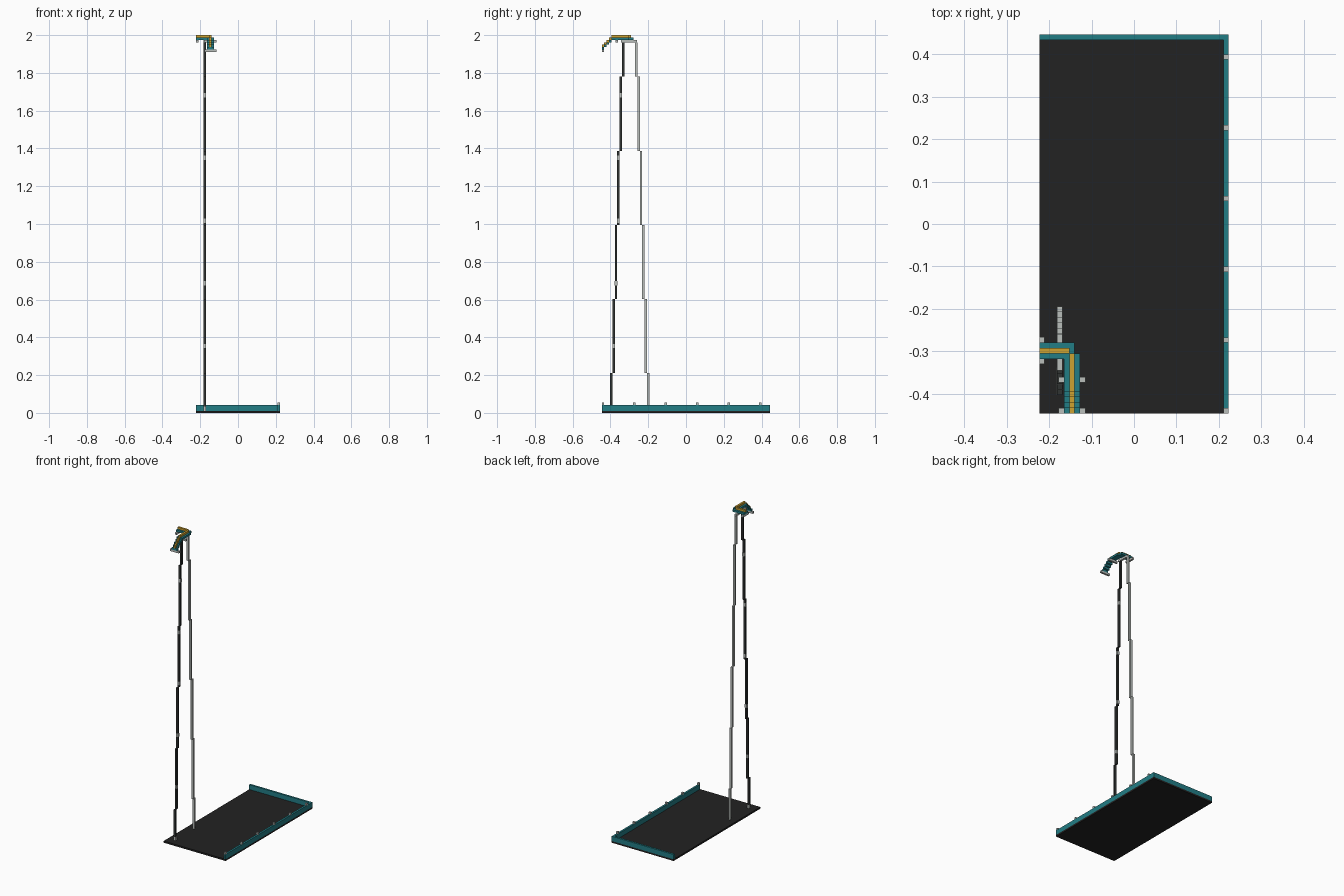
import bpy
import bmesh

U = 2 / 157            # block size
HX, HY = 17.5 * U, 35 * U
BASE_TOP, WALL_TOP = 0.011, 0.042

old = bpy.data.objects.get("Cube")
if old:
    bpy.data.objects.remove(old, do_unlink=True)


def material(name, rgb):
    m = bpy.data.materials.new(name)
    m.use_nodes = True
    m.diffuse_color = (*rgb, 1)
    bsdf = m.node_tree.nodes["Principled BSDF"]
    bsdf.inputs["Base Color"].default_value = (*rgb, 1)
    return m


BLACK = material("black", (0.016, 0.016, 0.016))
DARK = material("dark grey", (0.03, 0.033, 0.032))
TEAL = material("teal", (0.016, 0.205, 0.235))
YELLOW = material("yellow", (0.61, 0.36, 0.03))
GREY = material("light grey", (0.49, 0.52, 0.5))


def boxes(name, mat, spans):
    """One object made of boxes, each given as (x0, x1, y0, y1, z0, z1)."""
    bm = bmesh.new()
    for x0, x1, y0, y1, z0, z1 in spans:
        verts = bmesh.ops.create_cube(bm, size=1)["verts"]
        bmesh.ops.scale(bm, verts=verts, vec=(x1 - x0, y1 - y0, z1 - z0))
        bmesh.ops.translate(bm, verts=verts,
                            vec=((x0 + x1) / 2, (y0 + y1) / 2, (z0 + z1) / 2))
    mesh = bpy.data.meshes.new(name)
    bm.to_mesh(mesh)
    bm.free()
    mesh.materials.append(mat)
    ob = bpy.data.objects.new(name, mesh)
    bpy.context.collection.objects.link(ob)
    return ob


# Ground slab with a low wall on two sides
boxes("ground_slab", BLACK, [(-HX, HX, -HY, HY, 0, BASE_TOP)])
boxes("back_wall", TEAL, [(-HX, HX, HY - U, HY, BASE_TOP, WALL_TOP)])
boxes("side_wall", TEAL, [(HX - U, HX, -HY, HY - U, BASE_TOP, WALL_TOP)])
boxes("wall_posts", GREY, [
    (HX - U, HX, -HY + 13.07 * i * U, -HY + (13.07 * i + 1) * U,
     WALL_TOP, WALL_TOP + U) for i in range(6)])

# Two stepped legs leaning towards each other
LEG_X = -0.175
LEG_TOP = 2 - 3 * U
levels = [BASE_TOP] + [0.21 + 0.3925 * i for i in range(5)] + [LEG_TOP]


def leg_y(start, lean, z):
    step = sum(z > level for level in levels[1:-1])
    return start + lean * step * U


def leg(name, mat, start, lean):
    spans = []
    for z0, z1 in zip(levels, levels[1:]):
        y = leg_y(start, lean, (z0 + z1) / 2)
        spans.append((LEG_X - U / 2, LEG_X + U / 2, y - U / 2, y + U / 2, z0, z1))
    boxes(name, mat, spans)


FRONT_Y, BACK_Y = -0.396, -0.2
leg("front_leg", DARK, FRONT_Y, 1)
leg("back_leg", GREY, BACK_Y, -1)

# Pale joints on the front leg
R = U / 2 + 0.0005
joints = []
for i in range(6):
    z = 0.022 + i * 0.332
    y = leg_y(FRONT_Y, 1, z)
    joints.append((LEG_X - R, LEG_X + R, y - R, y + R, z - U * 0.9, z + U * 0.9))
boxes("leg_joints", GREY, joints)
boxes("leg_crossbar", GREY, [
    (LEG_X - U / 2, LEG_X + U / 2, -0.345, -0.26, LEG_TOP, LEG_TOP + U)])

# Track: a flat run, a corner, then a stepped drop towards the front
TX, TY = -0.146, -0.298
SPINE, RAIL, TIE = 2 - U, 2 - 2 * U, 2 - 3 * U
rails = [(-HX, TX + U / 2, TY - U * 1.5, TY + U * 1.5, RAIL, SPINE)]
spine = [(-HX, TX - U / 2, TY - U / 2, TY + U / 2, SPINE, 2)]
drop_end = -HY + 4 * U
rails.append((TX - U * 1.5, TX + U * 1.5, drop_end, TY - U / 2, RAIL, SPINE))
spine.append((TX - U / 2, TX + U / 2, drop_end, TY - U / 2, SPINE, 2))
for i in range(4):
    y, fall = -HY + i * U, (4 - i) * U
    rails.append((TX - U * 1.5, TX + U * 1.5, y, y + U, RAIL - fall, SPINE - fall))
    spine.append((TX - U / 2, TX + U / 2, y, y + U, SPINE - fall, 2 - fall))
boxes("track_rails", TEAL, rails)
boxes("track_spine", YELLOW, spine)

# Cross ties under the track
boxes("track_ties", GREY, [
    (-HX, -HX + U, TY - U * 2.5, TY + U * 2.5, TIE, RAIL),
    (TX - U * 2.5, TX + U * 2.5, -0.367 - U / 2, -0.367 + U / 2, TIE, RAIL),
    (TX - U * 2.5, TX + U * 2.5, -HY, -HY + U, TIE - 4 * U, RAIL - 4 * U)])
